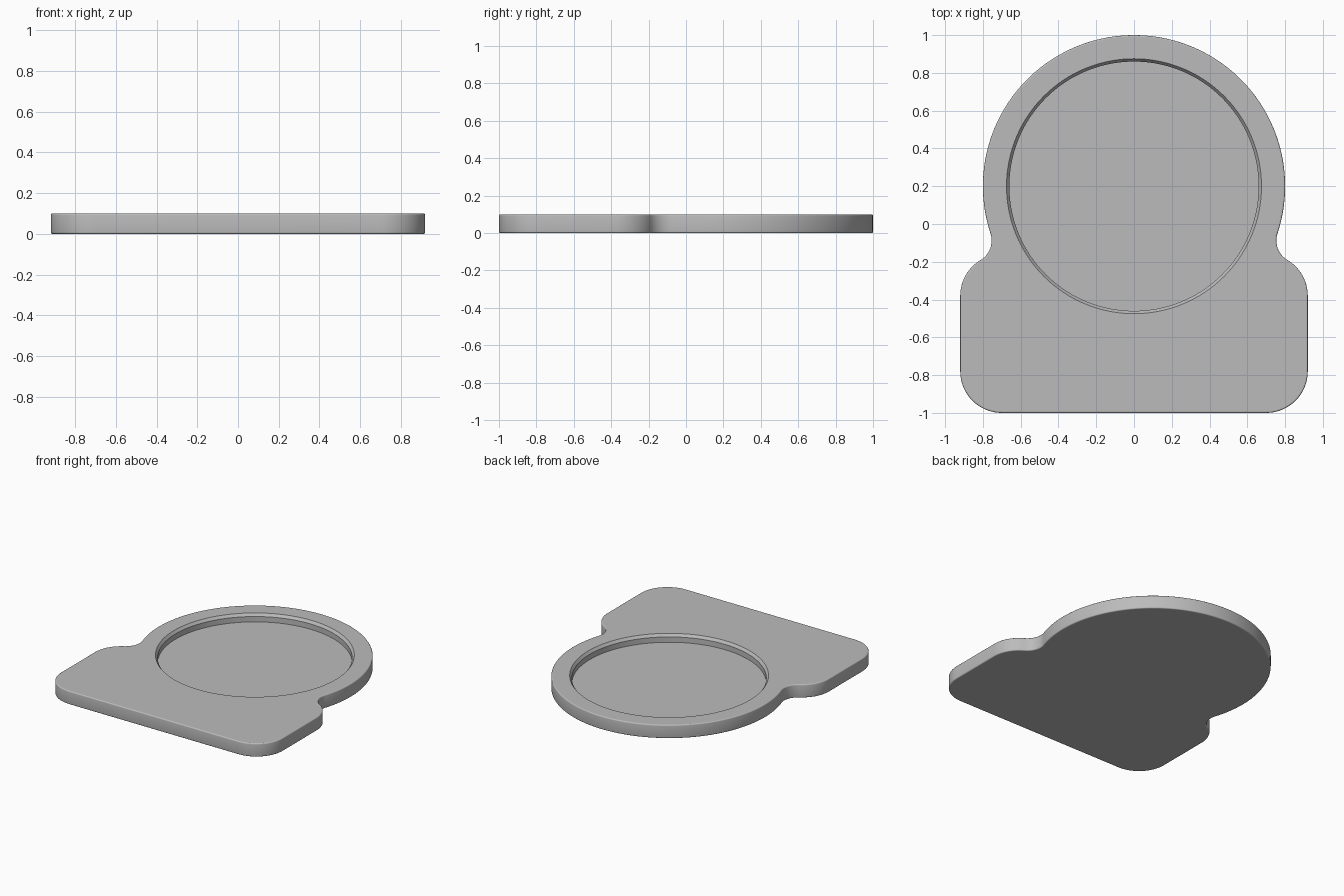
import bpy
import bmesh
from math import atan2, cos, hypot, pi, radians, sin

cube = bpy.data.objects.get("Cube")
if cube:
    bpy.data.objects.remove(cube, do_unlink=True)

HEIGHT, ROUND = 0.10, 0.008      # plate thickness and edge rounding
DISC_Y, DISC_R = 0.20, 0.80      # round end of the plate
HALF_W, CORNER = 0.92, 0.22      # rectangular end and its corner radius
SHOULDER_Y = -0.38               # centre height of the upper corners
NECK_R = 0.12                    # concave blend between the two


def arc(cx, cy, r, start, end, steps):
    turns = [start + (end - start) * i / steps for i in range(steps + 1)]
    return [(cx + r * cos(t), cy + r * sin(t)) for t in turns]


def neck_centre(cx):
    """Centre of the circle touching both the disc and the shoulder corner."""
    dx, dy = cx, SHOULDER_Y - DISC_Y
    d = hypot(dx, dy)
    a, b = DISC_R + NECK_R, CORNER + NECK_R
    along = (a * a - b * b + d * d) / (2 * d)
    side = (a * a - along * along) ** 0.5
    return (dx * along - dy * side) / d, DISC_Y + (dy * along + dx * side) / d


def outline(inset):
    """Plate outline, shrunk by inset and mirrored in x."""
    cx = HALF_W - CORNER
    nx, ny = neck_centre(cx)
    to_neck = atan2(ny - DISC_Y, nx)
    to_shoulder = atan2(SHOULDER_Y - ny, cx - nx)
    half = arc(0, DISC_Y, DISC_R - inset, pi / 2, to_neck, 56)
    half += arc(nx, ny, NECK_R + inset, to_neck + pi, to_shoulder + 2 * pi, 16)[1:]
    half += arc(cx, SHOULDER_Y, CORNER - inset, to_shoulder + pi, 0, 12)[1:]
    half += arc(cx, -1 + CORNER, CORNER - inset, 0, -pi / 2, 16)
    return half + [(-x, y) for x, y in reversed(half[1:])]


bm = bmesh.new()


def ring(points, z):
    return [bm.verts.new((x, y, z)) for x, y in points]


def skin(rings):
    for a, b in zip(rings, rings[1:]):
        for i in range(len(a)):
            j = (i + 1) % len(a)
            bm.faces.new((a[i], a[j], b[j], b[i]))


def loop_edges(verts):
    return [bm.edges.get((v, verts[i - 1])) for i, v in enumerate(verts)]


# Outer wall with rounded lower and upper edges
steps = [radians(90) * i / 4 for i in range(5)]
levels = [(ROUND * (1 - sin(t)), ROUND * (1 - cos(t))) for t in steps]
levels += [(inset, HEIGHT - z) for inset, z in reversed(levels)]
wall = [ring(outline(inset), z) for inset, z in levels]
skin(wall)
bm.faces.new(wall[0])

# Round recess: chamfered lip, straight wall, flat floor
recess = []
for r, z in ((0.675, HEIGHT), (0.66, HEIGHT - 0.02), (0.66, HEIGHT - 0.06)):
    recess.append(ring(arc(0, DISC_Y, r, 0, 2 * pi, 128)[:-1], z))
skin(recess)
bm.faces.new(recess[-1])

# Top surface between the outline and the recess
bmesh.ops.triangle_fill(bm, use_beauty=True,
                        edges=loop_edges(wall[-1]) + loop_edges(recess[0]))
bmesh.ops.recalc_face_normals(bm, faces=bm.faces)

# Smooth curved walls, crisp flat faces
for face in bm.faces:
    face.smooth = abs(face.normal.z) < 0.999
for edge in bm.edges:
    edge.smooth = edge.calc_face_angle(0) < radians(30)

mesh = bpy.data.meshes.new("base_plate")
bm.to_mesh(mesh)
bm.free()
plate = bpy.data.objects.new("base_plate", mesh)
bpy.context.collection.objects.link(plate)

grey = bpy.data.materials.new("plain grey")
grey.use_nodes = True
colour = (0.5, 0.5, 0.5, 1)
grey.diffuse_color = colour
grey.node_tree.nodes["Principled BSDF"].inputs["Base Color"].default_value = colour
mesh.materials.append(grey)
